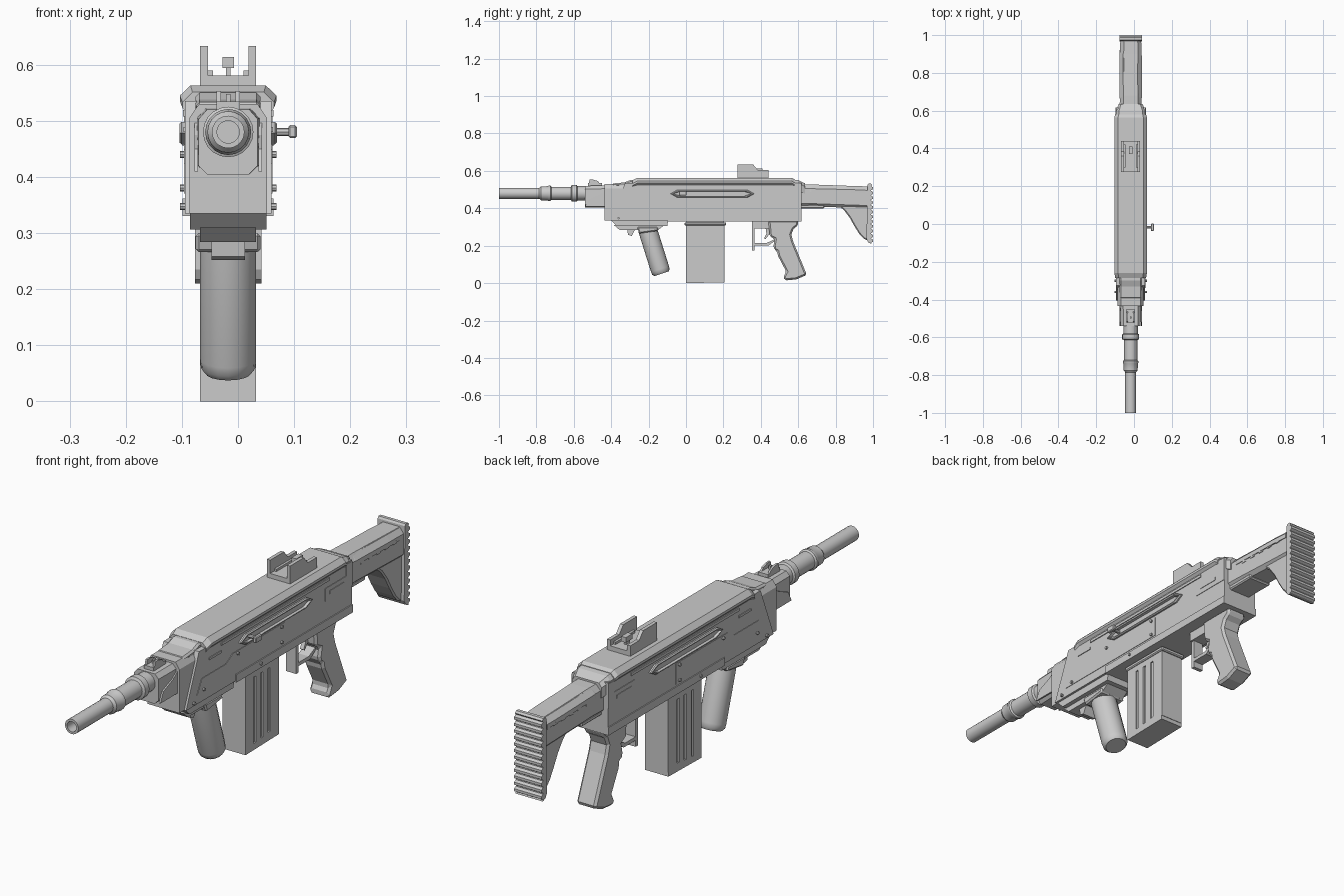
import bpy, bmesh
from math import sin, cos, pi, radians

CX = -0.0175  # symmetry plane of the body; the side handle shifts the bounds


def loft(name, rings, smooth=False, bevel=0):
    """Skin equal-length rings of points and cap both ends."""
    bm = bmesh.new()
    vs = [[bm.verts.new(p) for p in r] for r in rings]
    n = len(rings[0])
    for a, b in zip(vs, vs[1:]):
        for i in range(n):
            j = (i + 1) % n
            bm.faces.new((a[i], a[j], b[j], b[i]))
    bm.faces.new(vs[0][::-1])
    bm.faces.new(vs[-1])
    bmesh.ops.recalc_face_normals(bm, faces=bm.faces)
    me = bpy.data.meshes.new(name)
    bm.to_mesh(me)
    bm.free()
    ob = bpy.data.objects.new(name, me)
    bpy.context.collection.objects.link(ob)
    if bevel:
        m = ob.modifiers.new("Bevel", 'BEVEL')
        m.width, m.segments, m.limit_method, m.angle_limit = bevel, 1, 'ANGLE', radians(50)
    if smooth:
        bpy.context.view_layer.objects.active = ob
        bpy.ops.object.select_all(action='DESELECT')
        ob.select_set(True)
        bpy.ops.object.shade_smooth_by_angle(angle=radians(35))
    return ob


def side(name, pts, x0, x1, bevel=0):
    """Extrude a (y, z) side profile between two offsets from the middle."""
    return loft(name, [[(CX + x, y, z) for y, z in pts] for x in (x0, x1)], bevel=bevel)


def slab(name, pts, half, bevel=0):
    return side(name, pts, -half, half, bevel)


def rect(y0, y1, z0, z1):
    return [(y0, z0), (y1, z0), (y1, z1), (y0, z1)]


def along(name, half_pts, ys, scales=None):
    """Extrude a mirrored (x, z) half section along y; scales = (width, z shift)."""
    scales = scales or [(1, 0)] * len(ys)
    full = half_pts + [(-x, z) for x, z in half_pts[::-1]]
    return loft(name, [[(CX + x * w, y, z + dz) for x, z in full]
                       for y, (w, dz) in zip(ys, scales)])


def lathe(name, prof, z, n=20):
    return loft(name, [[(CX + r * cos(2 * pi * i / n), y, z + r * sin(2 * pi * i / n))
                        for i in range(n)] for y, r in prof], smooth=True)


# barrel with hollow muzzle and collars
lathe("barrel", [(-.93, .02), (-1, .02), (-1, .029), (-.785, .029), (-.775, .037), (-.74, .038),
                 (-.735, .041), (-.725, .041), (-.72, .035), (-.615, .035), (-.61, .045),
                 (-.585, .045), (-.58, .038), (-.40, .038)], .48)

# front block and sight
along("gas_block", [(.038, .405), (.056, .422), (.056, .505), (.04, .522)], [-.54, -.42],
      [(.94, -.002), (1, 0)])
slab("front_sight_base", rect(-.525, -.45, .51, .534), .021)
for s in (-1, 1):
    side("front_sight_ear", [(-.52, .53), (-.46, .53), (-.47, .545), (-.495, .553), (-.515, .553)],
         s * .013, s * .021)
    side("gas_block_wing", [(-.54, .41), (-.43, .41), (-.43, .5), (-.46, .475), (-.52, .45)],
         s * .054, s * .06)
slab("front_sight_post", rect(-.5, -.49, .53, .548), .004)

# receiver: front shroud, main shell, top cover
along("front_shroud", [(.069, .335), (.069, .505), (.052, .53)], [-.435, -.2])
slab("front_top_step", [(-.4, .52), (-.39, .533), (-.33, .538), (-.3, .55), (-.2, .55), (-.2, .5)],
     .058, .008)
slab("receiver_shell", [(-.405, .335), (.6, .335), (.617, .35), (.617, .535), (-.325, .535)], .077)
along("top_cover", [(.077, .525), (.086, .535), (.086, .545), (.067, .563)],
      [-.285, -.26, .565, .58], [(.95, -.012), (1, 0), (1, 0), (.95, -.008)])
along("rear_cap", [(.077, .5), (.077, .54), (.062, .556)], [.56, .6, .635],
      [(1, 0), (1, -.006), (.82, -.022)])
slab("receiver_floor", rect(-.1, .617, .33, .361), .081)

# underside rail for the forward grip
slab("lower_rail", [(-.405, .34), (-.37, .306), (-.1, .306), (-.095, .34)], .068)
slab("lower_rail_keel", [(-.385, .31), (-.355, .284), (-.15, .284), (-.115, .31)], .05)
slab("rail_stop", [(-.315, .29), (-.27, .29), (-.29, .252), (-.31, .258)], .03)

# side details, mirrored
for s in (-1, 1):
    def hexagon(x, d):
        y0, y1, h, c = -.083 + d, .365 - d, .02 - d * .55, .478
        return [(CX + s * x, y, z) for y, z in (
            (y0, c), (y0 + .035, c - h), (y1 - .035, c - h),
            (y1, c), (y1 - .035, c + h), (y0 + .035, c + h))]
    loft("side_slot_frame", [hexagon(.07, 0), hexagon(.083, 0), hexagon(.087, .006),
                             hexagon(.087, .012), hexagon(.078, .016)])
    side("side_long_strip", rect(-.19, .475, .508, .519), s * .07, s * .0805)
    side("front_vent", rect(-.265, -.19, .48, .489), s * .07, s * .08)
    side("rear_latch", rect(.475, .565, .455, .468), s * .07, s * .081)
    side("rear_side_plate", [(.45, .435), (.617, .435), (.617, .53), (.58, .53), (.58, .485),
                             (.45, .485)], s * .07, s * .079)
    side("lower_side_plate", [(-.34, .37), (.2, .37), (.2, .45), (-.12, .45), (-.16, .425),
                              (-.31, .425)], s * .07, s * .079)
    for y, z in ((-.3, .38), (-.09, .44), (.18, .44), (.18, .38), (-.36, .347), (.05, .347)):
        loft("side_screw", [[(CX + s * x, y + .006 * cos(a * pi / 4), z + .006 * sin(a * pi / 4))
                             for a in range(8)] for x in (.07, .086)], smooth=True)

# charging handle on the right side only
loft("charging_shaft", [[(x, -.018 + .007 * cos(a * pi / 4), .48 + .007 * sin(a * pi / 4))
                         for a in range(8)] for x in (.05, .095)], smooth=True)
side("charging_knob", rect(-.038, .002, .469, .492), .105 - .015 - CX, .105 - CX, .003)

# rear sight
slab("rear_sight_base", rect(.275, .44, .555, .581), .05)
for s in (-1, 1):
    side("rear_sight_wall", [(.275, .57), (.44, .57), (.44, .604), (.385, .604), (.36, .633),
                             (.275, .633)], s * .036, s * .05)
    side("rear_sight_rib", rect(.3, .42, .575, .59), s * .027, s * .04)
slab("rear_sight_block", rect(.37, .41, .594, .614), .01)
slab("rear_sight_stem", rect(.38, .4, .57, .6), .004)

# magazine with raised side panels
slab("magazine_body", rect(.003, .203, .01, .34), .044)
slab("magazine_collar", rect(-.008, .215, .308, .325), .056, .004)
slab("magazine_foot", [(0, 0), (.205, .004), (.205, .045), (.12, .032), (0, .022)], .05)
slab("magazine_top_band", rect(0, .207, .285, .31), .05)
for y0, y1 in ((0, .05), (.064, .094), (.108, .138), (.152, .207)):
    slab("magazine_panel", rect(y0, y1, .02, .3), .05)

# forward grip: rounded column on a slanted axis
rings = []
for y, z, k in ((-.212, .31, .96), (-.205, .285, 1), (-.139, .075, 1), (-.134, .06, .97), (-.13, .05, .8)):
    rings.append([(CX + .05 * k * cos(i * pi / 8), y + .048 * k * sin(i * pi / 8),
                   z + .016 * k * sin(i * pi / 8)) for i in range(16)])
loft("forward_grip", rings, smooth=True)
slab("forward_grip_clamp", [(-.262, .3), (-.15, .3), (-.148, .28), (-.25, .265)], .058, .006)

# trigger guard, trigger and pistol grip
slab("guard_front", rect(.352, .367, .175, .34), .022)
slab("guard_top", rect(.352, .47, .292, .34), .03)
slab("guard_bottom", [(.352, .2), (.44, .2), (.475, .225), (.475, .235), (.43, .214), (.352, .214)], .022)
slab("trigger", [(.425, .3), (.45, .3), (.445, .26), (.425, .235), (.418, .24), (.43, .265)], .008)
slab("pistol_grip", [(.44, .335), (.448, .25), (.475, .235), (.468, .2), (.472, .178), (.488, .17),
                     (.492, .145), (.536, .062), (.52, .032), (.53, .014), (.59, .02),
                     (.646, .044), (.572, .225), (.563, .26), (.575, .29), (.6, .31), (.6, .335)],
     .042, .011)

# shoulder stock
along("stock_tube", [(.04, .41), (.054, .425), (.054, .505), (.036, .527)], [.6, .68, .9, .975],
      [(1.1, 0), (1.05, 0), (1, -.008), (1, -.01)])
along("stock_cheek_cover", [(.059, .487), (.059, .505), (.04, .524)], [.655, .67, .88, .96],
      [(.95, 0), (1, 0), (1, -.005), (.95, -.008)])
slab("stock_web", [(.62, .403), (.72, .408), (.775, .424), (.81, .418), (.845, .39), (.875, .35),
                   (.9, .305), (.925, .265), (.95, .238), (.985, .222), (.985, .51), (.62, .5)],
     .046, .006)
slab("stock_under_rail", rect(.61, .74, .4, .42), .05, .005)
for s in (-1, 1):
    for y in (.7, .75, .8, .85, .9):
        side("stock_notch", rect(y, y + .022, .478, .488), s * .05, s * .058)

# ridged butt pad
pad = [(.97, .525), (.965, .235), (.975, .217), (.992, .21)]
n = 12
for i in range(n):
    z = .216 + i * .0255
    pad += [(.99, z), (1, z + .006), (1, z + .016), (.99, z + .022)]
pad += [(.995, .525), (.988, .532), (.975, .532)]
slab("butt_pad", pad, .059)
